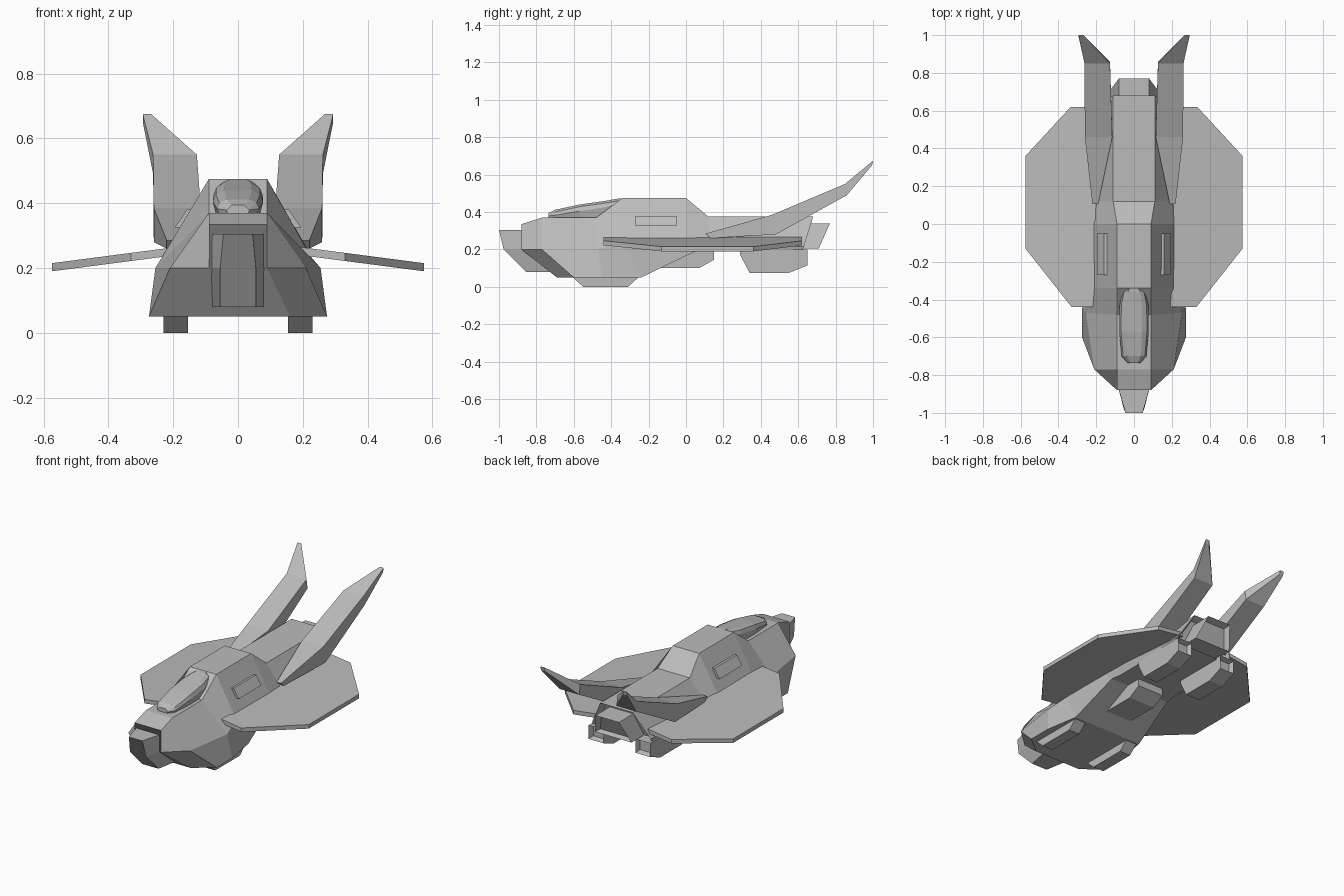
import bpy
import bmesh

if "Cube" in bpy.data.objects:
    bpy.data.objects.remove(bpy.data.objects["Cube"])

grey = bpy.data.materials.new("hull grey")
grey.use_nodes = True
grey.diffuse_color = (0.5, 0.5, 0.5, 1)
grey.node_tree.nodes["Principled BSDF"].inputs["Base Color"].default_value = (0.5, 0.5, 0.5, 1)


def loft(name, rings, mirror=False, recess=0):
    """Skin closed rings of points; optionally mirror in x and hollow the last cap."""
    bm = bmesh.new()
    loops = [[bm.verts.new(p) for p in ring] for ring in rings]
    n = len(loops[0])
    for a, b in zip(loops, loops[1:]):
        for i in range(n):
            j = (i + 1) % n
            bm.faces.new((a[i], a[j], b[j], b[i]))
    bm.faces.new(loops[0][::-1])
    end = bm.faces.new(loops[-1])
    bmesh.ops.recalc_face_normals(bm, faces=bm.faces)
    if recess:
        bmesh.ops.inset_individual(bm, faces=[end], thickness=recess)
        bmesh.ops.translate(bm, verts=end.verts, vec=(0, -2 * recess, 0))
    mesh = bpy.data.meshes.new(name)
    bm.to_mesh(mesh)
    bm.free()
    mesh.materials.append(grey)
    obj = bpy.data.objects.new(name, mesh)
    bpy.context.collection.objects.link(obj)
    if mirror:
        obj.modifiers.new("mirror", 'MIRROR').use_mirror_merge = False
    return obj


def symmetric(half):
    """Close a half ring of right-hand points with its reflection."""
    return half + [(-x, y, z) for x, y, z in reversed(half)]


def side_prism(name, profile, x0, x1, mirror=False):
    """Extrude a (y, z) profile across x."""
    return loft(name, [[(x, y, z) for y, z in profile] for x in (x0, x1)], mirror)


# Main hull: roof edge, side crease and belly edge
roof = [(.09, -.88, .335), (.09, -.77, .37), (.09, -.48, .37), (.09, -.34, .475),
        (.09, 0, .475), (.11, .12, .375), (.11, .68, .375)]
crease = [(.09, -.88, .2), (.21, -.77, .2), (.255, -.47, .2), (.225, -.34, .235),
          (.225, 0, .24), (.22, .12, .24), (.2, .63, .215)]
belly = [(.16, -.69, .05), (.275, -.6, .05), (.275, -.45, .05), (.24, -.24, .05),
         (.21, .05, .19), (.2, .12, .19), (.2, .62, .19)]
loft("hull", [symmetric(list(s)) for s in zip(roof, crease, belly)], recess=.02)

# Nose block
loft("nose", [symmetric([(.045, -1, .305), (.055, -.975, .2), (.055, -.855, .08)]),
              symmetric([(.085, -.86, .305), (.09, -.84, .2), (.08, -.72, .08)])])

# Canopy bubble
stations = [(-.735, .035, .395), (-.70, .065, .412), (-.57, .078, .44),
            (-.43, .076, .46), (-.36, .06, .472), (-.335, .035, .474)]
loft("canopy", [symmetric([(w * .55, y, top), (w * .88, y, top - .012),
                           (w, y, top - .035 * w / .078), (w * .85, y, .36)])
                for y, w, top in stations])

# Wings: flat plates drooping outwards
outline = [(.15, -.44), (.33, -.44), (.575, -.13), (.575, .36), (.335, .62), (.15, .62)]
loft("wing", [[(x, y, z - .13 * (x - .575)) for x, y in outline] for z in (.19, .215)],
     mirror=True)

# Tail fins: inner x, outer x, top (y, z), bottom (y, z)
fins = [(.19, .22, (.105, .285), (.13, .26)), (.115, .26, (.46, .385), (.48, .28)),
        (.127, .262, (.85, .55), (.86, .49)), (.268, .294, (1, .675), (.995, .65))]
loft("tail_fin", [[(a, *t), (b, *t), (b, *u), (a, *u)] for a, b, t, u in fins],
     mirror=True)

# Side hatches standing off the sloping cabin wall
loft("side_hatch", [[(.12, y, .38), (.158, y, .38), (.195, y, .325), (.14, y, .325)]
                    for y in (-.27, -.05)], mirror=True)

# Rear exhaust with hollow outlet
loft("rear_exhaust", [symmetric([(.08, .62, .34), (.125, .56, .205)]),
                      symmetric([(.08, .77, .34), (.125, .71, .205)])], recess=.018)

# Rear underside thrusters with hollow outlets
pod = [(.29, .2, .17), (.34, .2, .075), (.55, .2, .075), (.65, .2, .115)]
loft("thruster", [[(.11, y, top), (.21, y, top), (.21, y, low), (.11, y, low)]
                  for y, top, low in pod], mirror=True, recess=.015)

# Belly block and landing skids
side_prism("belly_block", [(-.2, .1), (.07, .1), (.15, .145), (.15, .2), (-.2, .2)], -.09, .09)
side_prism("landing_skid", [(-.61, .055), (-.55, 0), (-.31, 0), (-.25, .055)],
           .155, .23, mirror=True)
